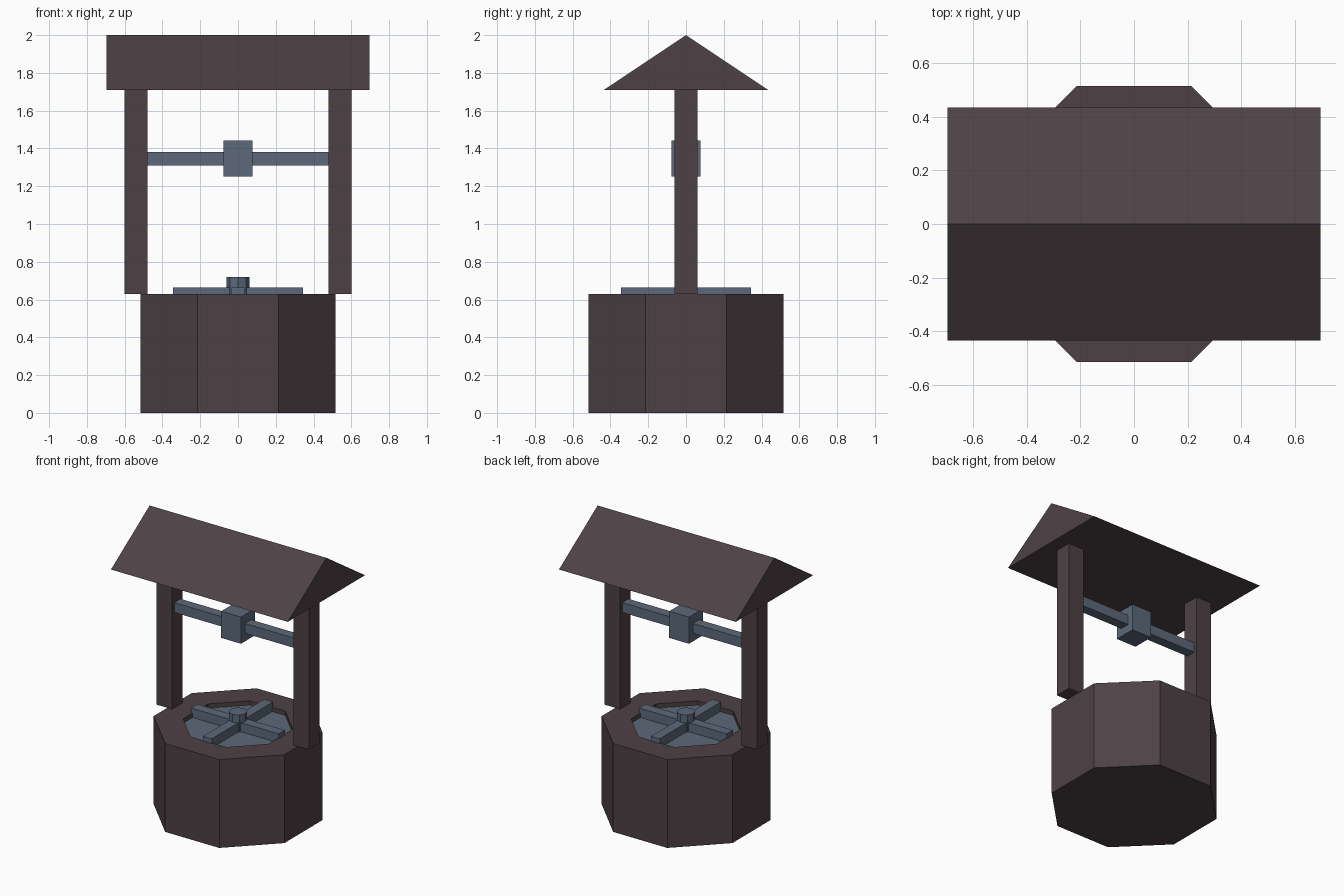
import bpy, bmesh, math
from mathutils import Matrix

cube = bpy.data.objects.get("Cube")
if cube:
    bpy.data.objects.remove(cube, do_unlink=True)


def material(name, rgb):
    mat = bpy.data.materials.new(name)
    mat.use_nodes = True
    mat.diffuse_color = (*rgb, 1)
    mat.node_tree.nodes["Principled BSDF"].inputs["Base Color"].default_value = (*rgb, 1)
    return mat


BROWN = material("dark brown wood", (0.076, 0.053, 0.061))
BLUE = material("slate blue", (0.107, 0.141, 0.195))


def finish(name, bm, *mats):
    bmesh.ops.recalc_face_normals(bm, faces=bm.faces)
    mesh = bpy.data.meshes.new(name)
    bm.to_mesh(mesh)
    bm.free()
    for mat in mats:
        mesh.materials.append(mat)
    obj = bpy.data.objects.new(name, mesh)
    bpy.context.collection.objects.link(obj)
    return obj


def box(name, size, center, mat):
    bm = bmesh.new()
    bmesh.ops.create_cube(bm, size=1, matrix=Matrix.Translation(center) @ Matrix.Diagonal((*size, 1)))
    return finish(name, bm, mat)


def octagon(bm, radius, z0, z1, turn=0):
    place = Matrix.Translation((0, 0, (z0 + z1) / 2)) @ Matrix.Rotation(turn, 4, 'Z')
    bmesh.ops.create_cone(bm, cap_ends=True, segments=8, radius1=radius, radius2=radius,
                          depth=z1 - z0, matrix=place)


# Well wall with a recessed lid
apothem, rim, top = 0.515, 0.195, 0.63
bm = bmesh.new()
octagon(bm, apothem / math.cos(math.pi / 8), 0, top, math.pi / 8)
bm.normal_update()
lid = max(bm.faces, key=lambda f: f.calc_center_median().z)
bmesh.ops.inset_region(bm, faces=[lid], thickness=rim)
lid.material_index = 1
well = bmesh.ops.extrude_discrete_faces(bm, faces=[lid])
floor = well["faces"][0]
bmesh.ops.translate(bm, verts=floor.verts, vec=(0, 0, -0.03))
for f in bm.faces:
    f.material_index = 1 if f == floor else 0
finish("well_base", bm, BROWN, BLUE)

# Crossed lid bars and hub
box("lid_bar_across", (0.69, 0.07, 0.07), (0, 0, 0.63), BLUE)
box("lid_bar_lengthwise", (0.07, 0.69, 0.07), (0, 0, 0.63), BLUE)
bm = bmesh.new()
octagon(bm, 0.06, 0.6, 0.72)
finish("lid_hub", bm, BLUE)

# Posts, axle and winding block
for side, sign in (("left", 1), ("right", -1)):
    box(side + "_post", (0.122, 0.12, 1.08), (sign * 0.539, 0, 1.17), BROWN)
box("axle", (0.96, 0.07, 0.07), (0, 0, 1.345), BLUE)
box("winding_block", (0.156, 0.156, 0.19), (0, 0, 1.347), BLUE)

# Gabled roof: a triangle swept along x
bm = bmesh.new()
gable = [bm.verts.new((-0.697, y, z)) for y, z in ((-0.435, 1.71), (0.435, 1.71), (0, 2))]
sweep = bmesh.ops.extrude_face_region(bm, geom=[bm.faces.new(gable)])["geom"]
bmesh.ops.translate(bm, vec=(1.394, 0, 0),
                    verts=[g for g in sweep if isinstance(g, bmesh.types.BMVert)])
finish("roof", bm, BROWN)
